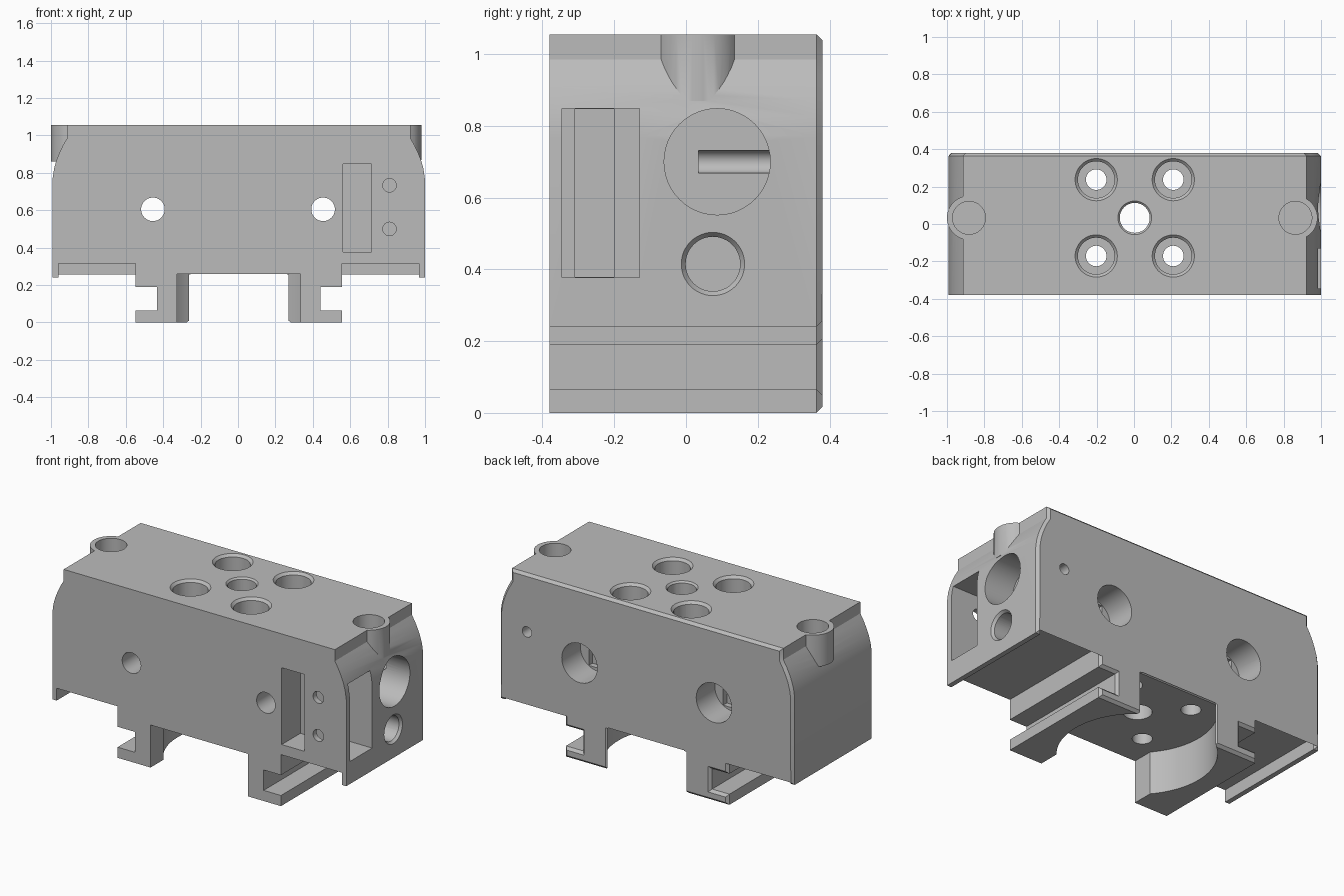
import bpy
import bmesh
import math
from mathutils import Vector, Matrix

if "Cube" in bpy.data.objects:
    bpy.data.objects.remove(bpy.data.objects["Cube"], do_unlink=True)

grey = bpy.data.materials.new("plain grey")
grey.use_nodes = True
colour = (0.5, 0.5, 0.5, 1)
grey.diffuse_color = colour
grey.node_tree.nodes["Principled BSDF"].inputs["Base Color"].default_value = colour

CX = 0.004      # middle of the body
FRONT, BACK, TOP = -0.38, 0.38, 1.055


def make(name, bm):
    mesh = bpy.data.meshes.new(name)
    bmesh.ops.recalc_face_normals(bm, faces=bm.faces)
    bm.to_mesh(mesh)
    bm.free()
    mesh.materials.append(grey)
    ob = bpy.data.objects.new(name, mesh)
    bpy.context.collection.objects.link(ob)
    return ob


def rod(start, end, r1, r2=None, sides=48):
    """Cylinder or cone running from start to end."""
    a, b = Vector(start), Vector(end)
    turn = (b - a).to_track_quat('Z', 'Y').to_matrix().to_4x4()
    bm = bmesh.new()
    bmesh.ops.create_cone(bm, cap_ends=True, segments=sides, radius1=r1,
                          radius2=r1 if r2 is None else r2, depth=(b - a).length,
                          matrix=Matrix.Translation((a + b) / 2) @ turn)
    return make("rod", bm)


def box(lo, hi):
    a, b = Vector(lo), Vector(hi)
    bm = bmesh.new()
    bmesh.ops.create_cube(bm, size=1, matrix=Matrix.Translation((a + b) / 2)
                          @ Matrix.Diagonal((*(b - a), 1)))
    return make("box", bm)


def combine(tool, operation='DIFFERENCE'):
    mod = body.modifiers.new("combine", 'BOOLEAN')
    mod.operation, mod.solver, mod.object = operation, 'EXACT', tool
    bpy.context.view_layer.objects.active = body
    bpy.ops.object.modifier_apply(modifier=mod.name)
    bpy.data.objects.remove(tool, do_unlink=True)


# Body: half outline, mirrored and extruded, with a chamfered back rim
half = [(0.918, TOP), (0.918, 0.985), (0.94, 0.947), (0.958, 0.91), (0.974, 0.87),
        (0.987, 0.825), (0.995, 0.77), (0.995, 0.24), (0.965, 0.24), (0.965, 0.315),
        (0.553, 0.315), (0.553, 0.19), (0.436, 0.19), (0.436, 0.065), (0.553, 0.065),
        (0.553, 0), (0.258, 0), (0.258, 0.257)]
outline = half + [(-x, z) for x, z in reversed(half)]
bm = bmesh.new()
back = bm.faces.new([bm.verts.new((x + CX, BACK, z)) for x, z in outline])
solid = bmesh.ops.extrude_face_region(bm, geom=[back], use_keep_orig=True)
moved = [v for v in solid["geom"] if isinstance(v, bmesh.types.BMVert)]
bmesh.ops.translate(bm, verts=moved, vec=(0, FRONT - BACK, 0))
bmesh.ops.recalc_face_normals(bm, faces=bm.faces)
rim = [e for e in bm.edges if all(v.co.y > 0 for v in e.verts)]
bmesh.ops.bevel(bm, geom=rim, offset=0.016, segments=1, affect='EDGES')
body = make("valve_block_body", bm)

# Round corner bosses with blind holes
for x, low in ((-0.882, 0.86), (0.863, 0.87)):
    combine(rod((x, 0.033, low), (x, 0.033, TOP), 0.118), 'UNION')
for x in (-0.882, 0.863):
    combine(rod((x, 0.033, 0.9), (x, 0.033, 1.2), 0.088))

# Round recess between the feet, widened at the front
combine(rod((CX, 0.03, -0.1), (CX, 0.03, 0.26), 0.435, sides=96))
combine(box((CX - 0.33, -0.5, -0.1), (CX + 0.33, -0.25, 0.26)))

# Centre hole and four counterbored holes from the top
combine(rod((CX, 0.033, 0.1), (CX, 0.033, 1.2), 0.08))
combine(rod((CX, 0.033, TOP - 0.015), (CX, 0.033, TOP + 0.005), 0.075, 0.095))
for sx in (-1, 1):
    for sy in (-1, 1):
        x, y = CX + sx * 0.206, 0.033 + sy * 0.204
        combine(rod((x, y, 0.1), (x, y, 1.2), 0.055))
        combine(rod((x, y, 0.85), (x, y, 1.2), 0.098))
        combine(rod((x, y, TOP - 0.02), (x, y, TOP + 0.005), 0.093, 0.118))

# Cross bolts: through hole, back counterbore, upright slot behind it
for side in (-1, 1):
    x, z = side * 0.455, 0.605
    combine(rod((x, -0.6, z), (x, 0.6, z), 0.063))
    combine(rod((x, 0.2, z), (x, 0.6, z), 0.12))
    combine(box((x - 0.063, 0.165, z - 0.1), (x + 0.063, 0.25, z + 0.1)))

# Left end: large bore, smaller chamfered bore, pin hole from the back
combine(rod((0.81, 0.087, 0.7), (1.2, 0.087, 0.7), 0.148))
combine(rod((0.8, 0.075, 0.415), (1.2, 0.075, 0.415), 0.076))
combine(rod((0.98, 0.075, 0.415), (1.005, 0.075, 0.415), 0.073, 0.093))
combine(rod((0.81, 0.035, 0.7), (0.81, 0.6, 0.7), 0.032, sides=32))

# Left end: side pocket, front slot joining it, two screw holes
combine(box((0.74, -0.345, 0.378), (1.2, -0.13, 0.848)))
combine(box((0.562, -0.6, 0.378), (0.715, -0.2, 0.848)))
combine(box((0.65, -0.31, 0.379), (0.8, -0.201, 0.847)))
for z in (0.5, 0.733):
    combine(rod((0.81, -0.6, z), (0.81, -0.25, z), 0.036, sides=32))

# Smooth the round walls, keep the edges sharp
for ob in bpy.context.selected_objects:
    ob.select_set(False)
body.select_set(True)
bpy.context.view_layer.objects.active = body
bpy.ops.object.shade_smooth_by_angle(angle=math.radians(30))
